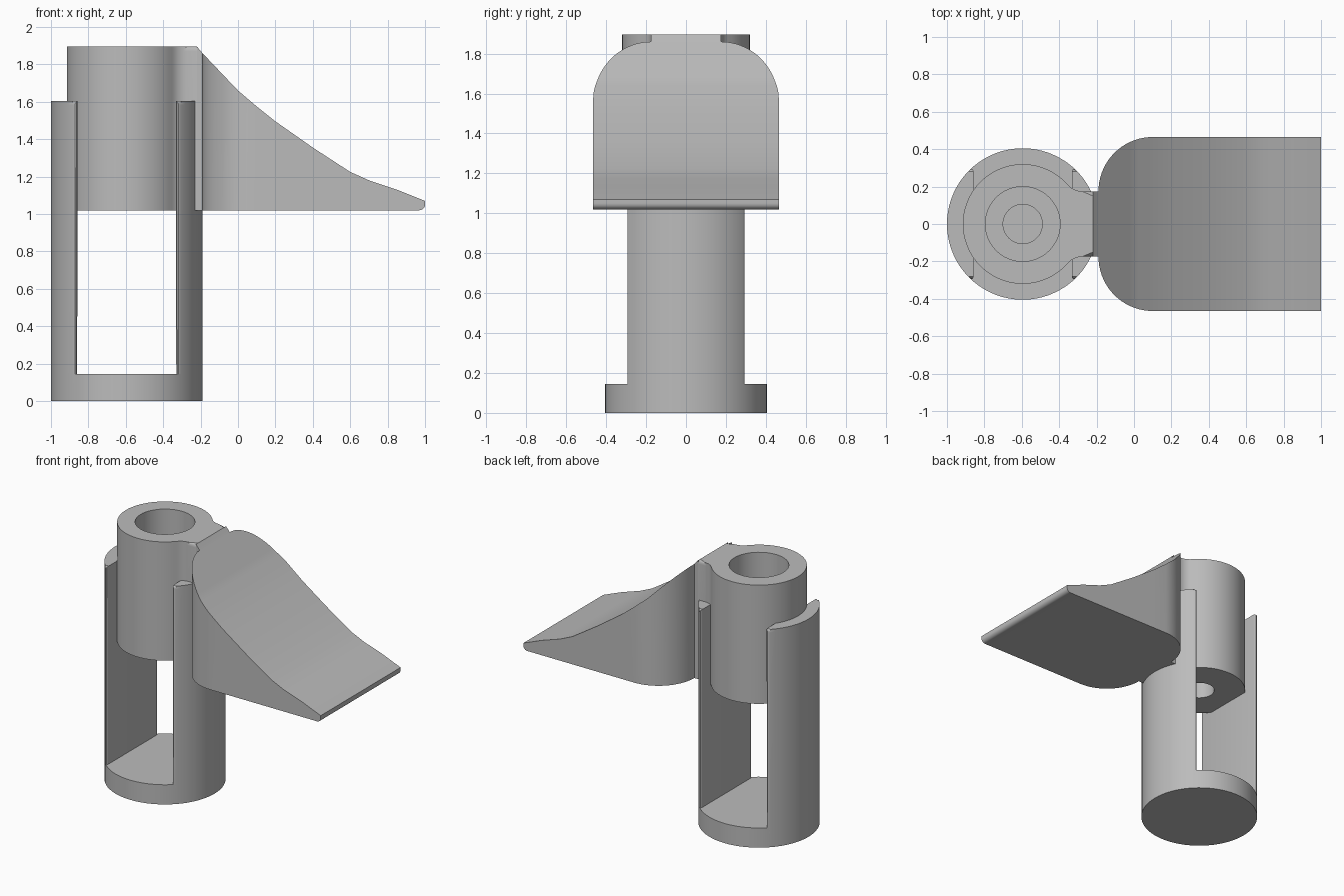
import bpy, bmesh
from math import sin, cos, radians, degrees, acos, atan2, sqrt, hypot

cube = bpy.data.objects.get("Cube")
if cube:
    bpy.data.objects.remove(cube, do_unlink=True)

grey = bpy.data.materials.new("plain grey")
grey.use_nodes = True
grey.diffuse_color = (0.5, 0.5, 0.5, 1)
grey.node_tree.nodes["Principled BSDF"].inputs["Base Color"].default_value = (0.5, 0.5, 0.5, 1)

CX = -0.595      # axis of the cylindrical parts
R = 0.405        # outer radius of the holder
SLOT = 0.265     # half width of the slot through the holder
BEVEL = 0.025
HALF = degrees(acos(SLOT / R))


def arc(cx, cy, r, a0, a1, n):
    return [(cx + r * cos(radians(a0 + (a1 - a0) * i / n)),
             cy + r * sin(radians(a0 + (a1 - a0) * i / n))) for i in range(n + 1)]


def finish(name, bm):
    bmesh.ops.recalc_face_normals(bm, faces=bm.faces[:])
    mesh = bpy.data.meshes.new(name)
    bm.to_mesh(mesh)
    bm.free()
    mesh.materials.append(grey)
    ob = bpy.data.objects.new(name, mesh)
    bpy.context.collection.objects.link(ob)
    return ob


def activate(ob):
    bpy.ops.object.select_all(action='DESELECT')
    ob.select_set(True)
    bpy.context.view_layer.objects.active = ob


def smooth(ob, angle=32):
    activate(ob)
    bpy.ops.object.shade_smooth_by_angle(angle=radians(angle))


def prism(name, outline, z0, z1, rounded=None):
    """Extrude an outline upward and round the edges chosen by a rule."""
    bm = bmesh.new()
    low = [bm.verts.new((x, y, z0)) for x, y in outline]
    high = [bm.verts.new((x, y, z1)) for x, y in outline]
    bm.faces.new(low[::-1])
    bm.faces.new(high)
    for i in range(len(low)):
        j = (i + 1) % len(low)
        bm.faces.new((low[i], low[j], high[j], high[i]))
    if rounded:
        edges = [e for e in bm.edges if rounded(e.verts[0].co, e.verts[1].co)]
        bmesh.ops.bevel(bm, geom=edges, offset=BEVEL, segments=4, profile=0.5,
                        affect='EDGES', clamp_overlap=False)
    return finish(name, bm)


# Round base of the holder
base_top = 0.145
rim = []
for start, end, n in ((-HALF, HALF, 20), (HALF, 180 - HALF, 16),
                      (180 - HALF, 180 + HALF, 20), (180 + HALF, 360 - HALF, 16)):
    rim += arc(CX, 0, R, start, end, n)[:-1]
smooth(prism("holder_base", rim, 0, base_top,
             lambda a, b: min(a.z, b.z) > base_top - 0.001))

# Two uprights with flat inner faces
upright_top = 1.605


def upright_edge(a, b):
    mid = (a + b) / 2
    on_top = min(a.z, b.z) > upright_top - 0.001
    outer = hypot(mid.x - CX, mid.y) > R * 0.9
    corner = abs(a.z - b.z) > 0.1 and abs(abs(mid.x - CX) - SLOT) < 0.001
    return (on_top and outer) or corner


for name, turn in (("right_upright", 180), ("left_upright", 0)):
    smooth(prism(name, arc(CX, 0, R, turn - HALF, turn + HALF, 20),
                 0.1, upright_top, upright_edge))

# Sliding sleeve with a filleted neck
sleeve_r, neck_w, neck_x, fillet = 0.32, 0.175, -0.22, 0.1
low, top = 1.02, 1.895
fy = neck_w + fillet
fx = sqrt((sleeve_r + fillet) ** 2 - fy ** 2)
meet = degrees(atan2(fy, fx))
side = [(neck_x, neck_w)]
side += arc(CX + fx, fy, fillet, -90, meet - 180, 6)
side += arc(CX, 0, sleeve_r, meet, 180, 28)[1:]
outline = side + [(x, -y) for x, y in side[-2::-1]]
sleeve = prism("sleeve", outline, low, top,
               lambda a, b: min(a.z, b.z) > top - 0.001
               and not (a.x > neck_x - 0.001 and b.x > neck_x - 0.001))

# Stepped bore through the sleeve
for name, r, z0, z1 in (("wide_bore", 0.2, 1.15, 2.1), ("narrow_bore", 0.105, 0.9, 1.3)):
    cutter = prism(name, arc(CX, 0, r, 0, 360, 48)[:-1], z0, z1)
    cutter.hide_render = True
    mod = sleeve.modifiers.new(name, 'BOOLEAN')
    mod.operation = 'DIFFERENCE'
    mod.solver = 'EXACT'
    mod.object = cutter
    activate(sleeve)
    bpy.ops.object.modifier_apply(modifier=mod.name)
    bpy.data.objects.remove(cutter, do_unlink=True)
smooth(sleeve)

# Sloping paddle, lofted along x from half width and top height
slope = [(-0.22, 1.895), (-0.19, 1.86), (0, 1.66), (0.1, 1.575), (0.2, 1.495),
         (0.4, 1.355), (0.6, 1.225), (0.7, 1.18), (0.85, 1.13), (1, 1.07)]
shoulder_x, shoulder_r, paddle_w = 0.1, 0.29, 0.465


def height(x):
    for (xa, za), (xb, zb) in zip(slope, slope[1:]):
        if x <= xb + 1e-6:
            return za + (zb - za) * (x - xa) / (xb - xa)
    return slope[-1][1]


stations = [(neck_x, neck_w, low)]
stations += [(x, y, low) for x, y in
             arc(shoulder_x, paddle_w - shoulder_r, shoulder_r, 180, 90, 18)]
stations += [(x, paddle_w, low) for x, z in slope if shoulder_x + 0.01 < x < 0.95]
stations += [(x, paddle_w, z) for x, z in arc(0.97, low + 0.03, 0.03, -90, 0, 5)]
bm = bmesh.new()
rings = []
for x, w, z in stations:
    t = height(x)
    rings.append([bm.verts.new(p) for p in
                  ((x, -w, z), (x, w, z), (x, w, t), (x, -w, t))])
for a, b in zip(rings, rings[1:]):
    for i in range(4):
        j = (i + 1) % 4
        bm.faces.new((a[i], a[j], b[j], b[i]))
bm.faces.new(rings[0])
bm.faces.new(rings[-1][::-1])
smooth(finish("paddle", bm))
